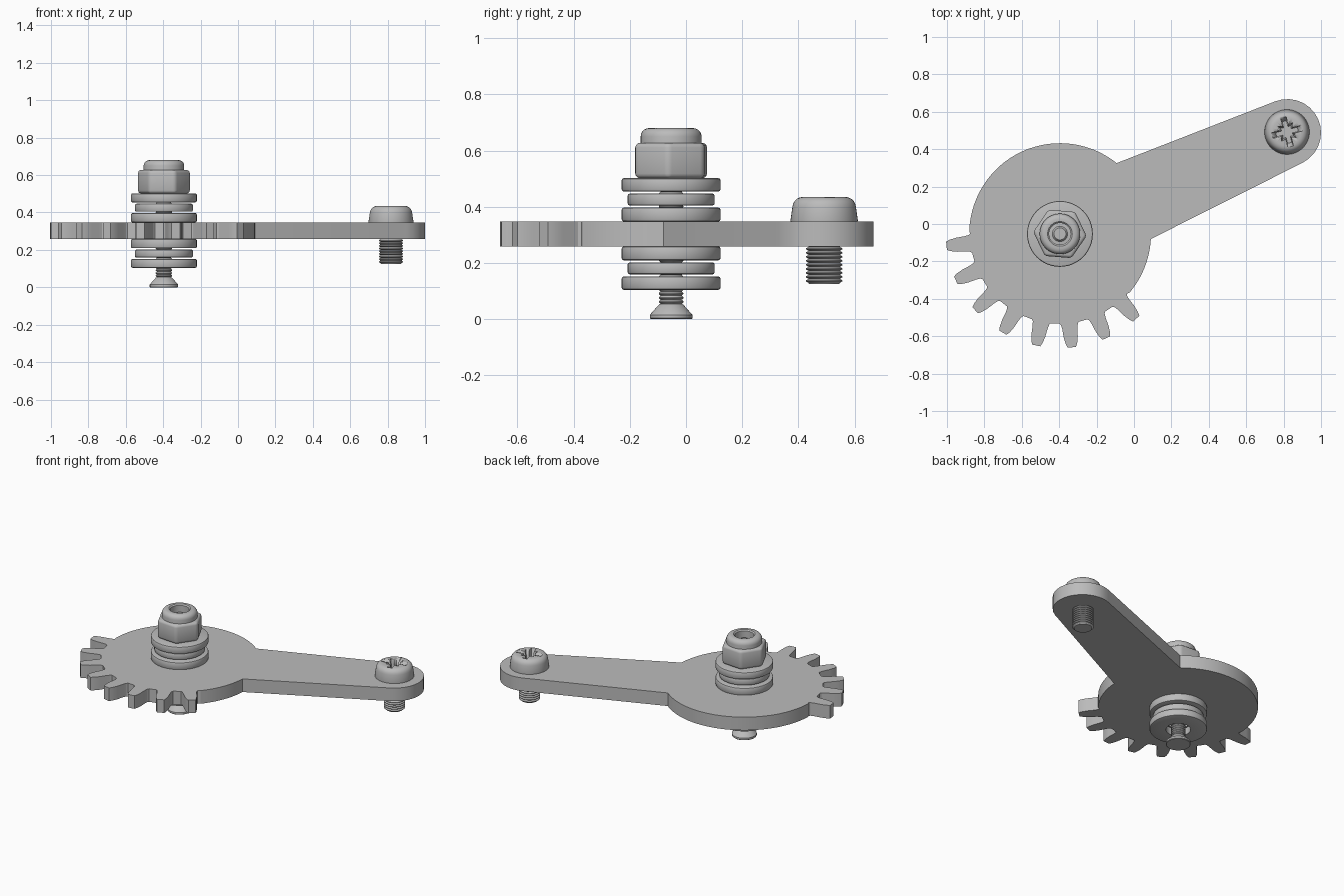
import bpy, bmesh
from math import sin, cos, radians, pi
from mathutils import Matrix, Vector

cube = bpy.data.objects.get("Cube")
if cube:
    bpy.data.objects.remove(cube, do_unlink=True)

steel = bpy.data.materials.new("light_grey_steel")
steel.use_nodes = True
GREY = (0.5, 0.5, 0.5, 1)
steel.diffuse_color = GREY
steel.node_tree.nodes["Principled BSDF"].inputs["Base Color"].default_value = GREY

HUB = Vector((-0.396, -0.053, 0))
TIP = Vector((0.82, 0.488, 0))
PLATE_LOW, PLATE_TOP = 0.259, 0.347


def finish(name, bm, loc=(0, 0, 0), angle=30):
    bmesh.ops.recalc_face_normals(bm, faces=bm.faces)
    mesh = bpy.data.meshes.new(name)
    bm.to_mesh(mesh)
    bm.free()
    mesh.materials.append(steel)
    obj = bpy.data.objects.new(name, mesh)
    obj.location = loc
    bpy.context.collection.objects.link(obj)
    select(obj)
    bpy.ops.object.shade_smooth_by_angle(angle=radians(angle))
    return obj


def select(obj):
    bpy.ops.object.select_all(action="DESELECT")
    obj.select_set(True)
    bpy.context.view_layer.objects.active = obj


def lathe(name, profile, loc, closed=False, steps=48):
    """Turn a (radius, height) profile around z."""
    bm = bmesh.new()
    verts = [bm.verts.new((r, 0, z)) for r, z in profile]
    edges = [bm.edges.new(p) for p in zip(verts, verts[1:])]
    if closed:
        edges.append(bm.edges.new((verts[-1], verts[0])))
    bmesh.ops.spin(bm, geom=verts + edges, cent=(0, 0, 0), axis=(0, 0, 1),
                   angle=2 * pi, steps=steps, use_merge=True)
    bmesh.ops.remove_doubles(bm, verts=bm.verts, dist=1e-5)
    return finish(name, bm, loc)


def prism(points, low, high):
    bm = bmesh.new()
    face = bm.faces.new([bm.verts.new((x, y, low)) for x, y in points])
    new = bmesh.ops.extrude_face_region(bm, geom=[face])["geom"]
    bmesh.ops.translate(bm, vec=(0, 0, high - low),
                        verts=[v for v in new if isinstance(v, bmesh.types.BMVert)])
    return bm


def polar(center, r, degrees):
    a = radians(degrees)
    return (center.x + r * cos(a), center.y + r * sin(a))


def arc(center, r, start, end, n):
    return [polar(center, r, start + (end - start) * i / n) for i in range(n + 1)]


def thread(r, low, high, pitch=0.0146):
    """Zigzag profile from low to high."""
    n = round((high - low) / pitch)
    step = (high - low) / n
    pts = []
    for i in range(n):
        z = low + i * step
        pts += [(r * 0.86, z), (r, z + step * 0.4), (r, z + step * 0.6)]
    return pts + [(r * 0.86, high)]


def cut_recess(obj, z, size, depth, direction):
    """Cross drive with four small points between the arms, tapering inward."""
    outline = []
    for k in range(4):
        for r, a in ((0.087, -11), (0.087, 11), (0.04, 24), (0.06, 45), (0.04, 66)):
            outline.append(polar(Vector((0, 0)), r * size, 14 + 90 * k + a))
    bm = prism(outline, 0, 1)
    for v in bm.verts:
        inner = v.co.z < 0.5
        if inner:
            v.co.xy *= 0.7
        v.co.z = z - direction * depth if inner else z + direction * 0.01
    cutter = finish("recess_cutter", bm, obj.location)
    cutter.hide_render = True
    mod = obj.modifiers.new("recess", "BOOLEAN")
    mod.operation = "DIFFERENCE"
    mod.solver = "EXACT"
    mod.object = cutter
    bpy.context.view_layer.update()
    select(obj)
    bpy.ops.object.modifier_apply(modifier=mod.name)
    bpy.data.objects.remove(cutter, do_unlink=True)


# Gear sector plate with its lever arm, as one outline
ROOT = 0.483
outline = arc(HUB, ROOT + 0.002, 51.3, 178, 30)
flank = [(0.48, 6.2), (0.488, 5.3), (0.51, 4.6), (0.555, 3.9), (0.59, 3.0), (0.61, 2.1)]
for k in range(8):
    mid = 186 + 18 * k
    outline += [polar(HUB, r, mid - a) for r, a in flank]
    outline += [polar(HUB, r, mid + a) for r, a in reversed(flank)]
outline += arc(HUB, ROOT + 0.004, 320, 356.8, 10)
outline += arc(TIP, 0.18, -63, 111.3, 14)
finish("gear_lever_plate", prism(outline, PLATE_LOW, PLATE_TOP), angle=25)


# Washer stacks above and below the plate
def washer(name, r, low, high, c=0.008):
    hole = 0.075
    lathe(name, [(hole, low), (r - c, low), (r - c * 0.3, low + c * 0.3), (r, low + c),
                 (r, high - c), (r - c * 0.3, high - c * 0.3), (r - c, high), (hole, high)],
          HUB, closed=True)


for side, base, sign in (("upper", PLATE_TOP, 1), ("lower", PLATE_LOW, -1)):
    for part, r, near, far in (("inner_washer", 0.176, 0, 0.05),
                               ("middle_washer", 0.155, 0.057, 0.1),
                               ("outer_washer", 0.176, 0.107, 0.155)):
        washer(f"{side}_{part}", r, *sorted((base + sign * near, base + sign * far)))

# Hexagonal lock nut with rounded edges
bm = prism([polar(Vector((0, 0)), 0.143, 60 * k - 4.5) for k in range(6)], 0.502, 0.627)
bmesh.ops.bevel(bm, geom=bm.edges[:], offset=0.016, segments=3, profile=0.5,
                affect="EDGES")
finish("lock_nut", bm, HUB)

# Rounded collar on the nut
rim = [(0.0785 + 0.03 * cos(radians(a)), 0.65 + 0.03 * sin(radians(a)))
       for a in range(0, 91, 18)]
lathe("nut_collar", [(0.058, 0.61), (0.1085, 0.61)] + rim + [(0.066, 0.68), (0.058, 0.673)],
      HUB, closed=True)

# Countersunk bolt through the hub
bolt = lathe("countersunk_bolt",
             [(0, 0), (0.073, 0), (0.076, 0.003), (0.076, 0.015), (0.043, 0.052)]
             + thread(0.044, 0.054, 0.63) + [(0.032, 0.64), (0, 0.64)], HUB, steps=32)
cut_recess(bolt, 0, 0.55, 0.03, -1)

# Pan head screw at the arm tip
SCREW = Vector((0.818, 0.492, 0))
lathe("screw_shank", [(0, 0.125), (0.054, 0.125)] + thread(0.065, 0.129, 0.3)
      + [(0, 0.3)], SCREW, steps=32)
dome = [(0.075 + 0.038 * cos(radians(a)), 0.397 + 0.038 * sin(radians(a)))
        for a in range(5, 91, 17)]
head = lathe("pan_head", [(0, 0.34), (0.118, 0.34), (0.12, 0.352)] + dome + [(0, 0.435)],
             SCREW)
cut_recess(head, 0.435, 1.0, 0.055, 1)
